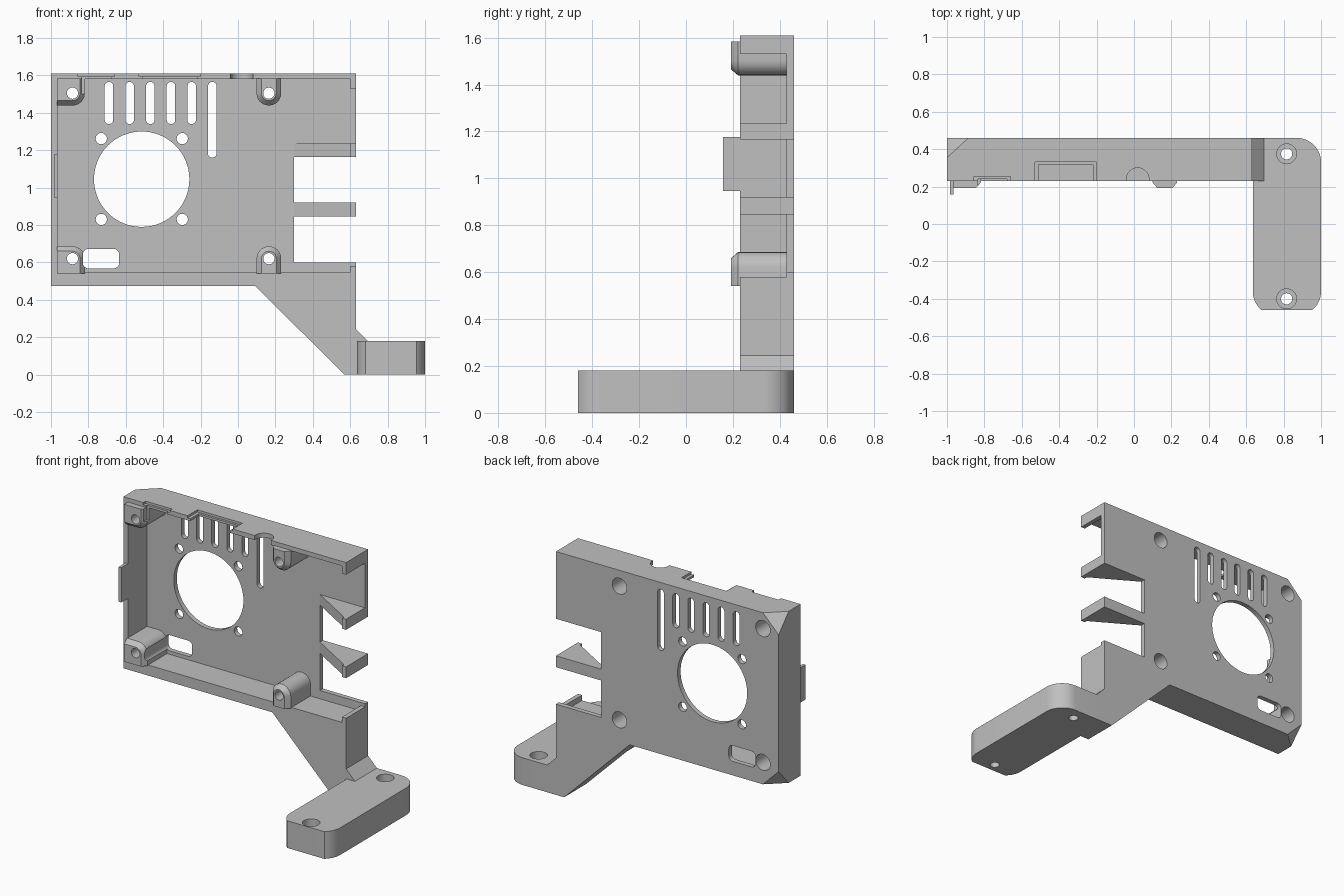
import bpy, bmesh, math
from mathutils import Vector

if "Cube" in bpy.data.objects:
    bpy.data.objects.remove(bpy.data.objects["Cube"])

grey = bpy.data.materials.new("plain grey")
grey.diffuse_color = (0.53, 0.53, 0.53, 1)
grey.use_nodes = True
grey.node_tree.nodes["Principled BSDF"].inputs["Base Color"].default_value = grey.diffuse_color


def finish(name, bm):
    bmesh.ops.recalc_face_normals(bm, faces=bm.faces[:])
    me = bpy.data.meshes.new(name)
    bm.to_mesh(me)
    bm.free()
    me.materials.append(grey)
    ob = bpy.data.objects.new(name, me)
    bpy.context.collection.objects.link(ob)
    return ob


def prism(name, axis, *layers):
    """Skin outlines given as (depth, points): axis 'y' takes (x, z), axis 'z' takes (x, y)."""
    bm = bmesh.new()
    rings = [[bm.verts.new((u, d, v) if axis == 'y' else (u, v, d)) for u, v in pts]
             for d, pts in layers]
    bm.faces.new(rings[0])
    bm.faces.new(rings[-1])
    n = len(rings[0])
    for a, b in zip(rings, rings[1:]):
        for i in range(n):
            j = (i + 1) % n
            bm.faces.new((a[i], a[j], b[j], b[i]))
    return finish(name, bm)


def rect(x0, x1, y0, y1):
    return [(x0, y0), (x1, y0), (x1, y1), (x0, y1)]


def arc(cx, cy, r, a0, a1, n=12):
    return [(cx + r * math.cos(math.radians(a0 + (a1 - a0) * i / n)),
             cy + r * math.sin(math.radians(a0 + (a1 - a0) * i / n))) for i in range(n + 1)]


def circle(cx, cy, r, n=32):
    return arc(cx, cy, r, 0, 360 * (n - 1) / n, n - 1)


def rounded(x0, x1, y0, y1, r):
    return (arc(x1 - r, y1 - r, r, 0, 90, 6) + arc(x0 + r, y1 - r, r, 90, 180, 6)
            + arc(x0 + r, y0 + r, r, 180, 270, 6) + arc(x1 - r, y0 + r, r, 270, 360, 6))


def combine(target, tool, op='DIFFERENCE'):
    mod = target.modifiers.new("bool", 'BOOLEAN')
    mod.operation, mod.solver, mod.object = op, 'EXACT', tool
    bpy.context.view_layer.objects.active = target
    bpy.ops.object.modifier_apply(modifier=mod.name)
    bpy.data.objects.remove(tool)


# Case and slanted leg, cut out of one silhouette
side = [(-1, .475), (.09, .475), (.57, 0), (.697, 0), (.697, .178),
        (.63, .245), (.63, 1.61), (-1, 1.61)]
case = prism("case_and_leg", 'y', (.23, side), (.46, side))


def cut(pts, axis='y', a=.1, b=.6):
    combine(case, prism("cutter", axis, (a, pts), (b, pts)))


cut(rect(-.965, .6, .545, 1.58), b=.428)            # cavity
cut(rect(.55, .7, .58, 1.53), b=.428)               # open side
for z0, z1 in ((.6, .845), (.92, 1.165)):           # socket openings
    cut(rect(.3, .7, z0, z1))


# Screw posts with tapered tips, rounded toward the middle of the case
def post_outline(x, z, s, r):
    wall = 1.583 if s < 0 else .542
    if x > 0:
        return [(x + r, wall)] + arc(x, z, r, 0, s * 180) + [(x - r, wall)]
    return [(x + r, wall)] + arc(x, z, r, 0, s * 90) + [(-.968, z + s * r), (-.968, wall)]


posts = [(x, z, s) for x in (-.885, .165) for z, s in ((1.505, -1), (.62, 1))]
for x, z, s in posts:
    full, tip = post_outline(x, z, s, .066), post_outline(x, z, s, .04)
    combine(case, prism("post", 'y', (.192, tip), (.222, full), (.44, full)), 'UNION')

# Cropped rear corners on the left
for z, s in ((1.61, -1), (.475, 1)):
    legs = (Vector((.115, 0, 0)), Vector((0, -.105, 0)), Vector((0, 0, s * .115)))
    apex = Vector((-1, .46, z)) - sum(legs, Vector()) * .5
    bm = bmesh.new()
    for p in [apex] + [apex + leg * 2.5 for leg in legs]:
        bm.verts.new(p)
    bmesh.ops.convex_hull(bm, input=bm.verts[:])
    combine(case, finish("corner_cutter", bm))

# Screw holes, widened from the back
for x, z, s in posts:
    cut(circle(x, z, .03))
    cut(circle(x, z, .053), a=.33)

# Fan opening with its four screw holes
cut(circle(-.515, 1.045, .255, 64))
for x in (-.731, -.298):
    for z in (.83, 1.262):
        cut(circle(x, z, .03, 24))

# Vent slots and card window
for i in range(6):
    x = -.69 + .1105 * i
    cut(rounded(x - .023, x + .023, 1.16 if i == 5 else 1.34, 1.565, .0225))
cut(rounded(-.83, -.635, .568, .672, .03))

# Connector notches in the top wall
for x0, x1, y1, m in ((-.855, -.66, .255, .02), (-.53, -.2, .332, .02)):
    cut(rect(x0, x1, .1, y1), 'z', 1.595, 1.7)
    cut(rect(x0 + m, x1 - m, .1, y1 - .015), 'z', 1.5, 1.7)
cut(circle(.02, .24, .06), 'z', 1.5, 1.7)

# Wedge ribs between the sockets
wedge = [(.3, .428), (.6, .25), (.6, .23), (.63, .23), (.63, .428)]
for z0, z1 in ((.845, .92), (1.165, 1.235)):
    prism("socket_rib", 'z', (z0, wedge), (z1, wedge))

# Clip tab on the left wall
tab = rect(-.985, -.965, .158, .24)
prism("clip_tab", 'z', (.947, tab), (1.177, tab))

# Foot with two counterbored screw holes
front = arc(.87, -.36, .13, 0, -50, 8) + [(.945, -.46)]
outline = ([(.635, .46)] + arc(.87, .33, .13, 90, 0) + front
           + [(1.635 - x, y) for x, y in reversed(front)])
foot = prism("foot", 'z', (0, outline), (.18, outline))
for y in (.375, -.4):
    for r, z in ((.03, -.1), (.053, .1)):
        hole = circle(.816, y, r)
        combine(foot, prism("cutter", 'z', (z, hole), (.3, hole)))

for ob in bpy.context.scene.objects:
    ob.select_set(True)
    for p in ob.data.polygons:
        p.material_index = 0
bpy.context.view_layer.objects.active = case
bpy.ops.object.shade_smooth_by_angle(angle=math.radians(30))
